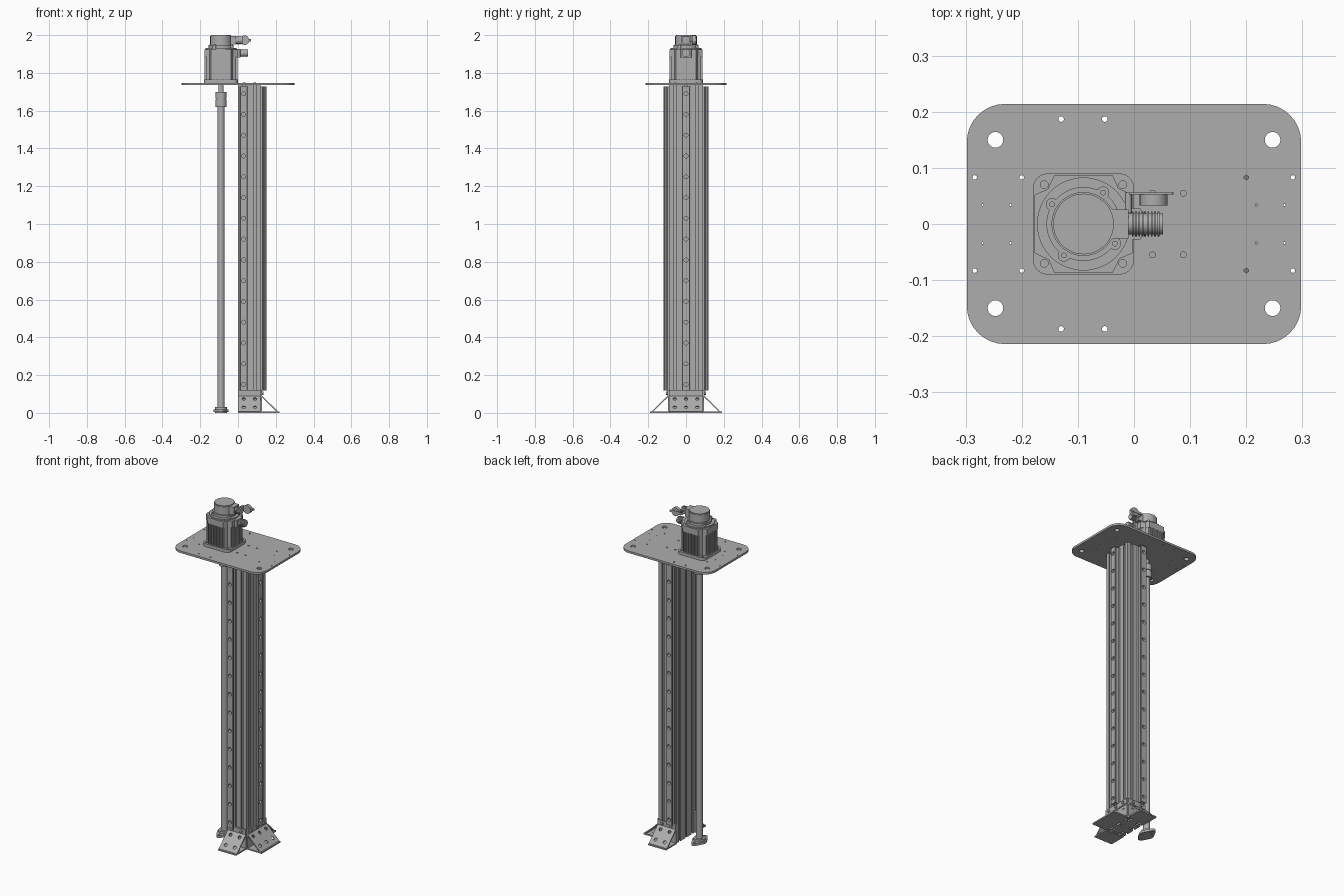
import bpy, bmesh
from math import sin, cos, pi, radians
from mathutils import Matrix, Vector

if "Cube" in bpy.data.objects:
    bpy.data.objects.remove(bpy.data.objects["Cube"])

grey = bpy.data.materials.new("machine grey")
grey.use_nodes = True
GREY = (0.42, 0.42, 0.42, 1)
grey.diffuse_color = GREY
grey.node_tree.nodes["Principled BSDF"].inputs["Base Color"].default_value = GREY


def finish(obj):
    obj.data.materials.clear()
    obj.data.materials.append(grey)
    bpy.ops.object.select_all(action='DESELECT')
    obj.select_set(True)
    bpy.context.view_layer.objects.active = obj
    bpy.ops.object.shade_smooth_by_angle(angle=radians(35))
    return obj


def circle(x, y, r, n=24):
    return [(x + r * cos(2 * pi * i / n), y + r * sin(2 * pi * i / n)) for i in range(n)]


def rounded(hx, hy, r, cx=0, cy=0, n=8):
    pts = []
    for k, (sx, sy) in enumerate([(1, 1), (-1, 1), (-1, -1), (1, -1)]):
        for i in range(n + 1):
            a = (k + i / n) * pi / 2
            pts.append((cx + sx * (hx - r) + r * cos(a), cy + sy * (hy - r) + r * sin(a)))
    return pts


def extrude(name, loops, z0, z1, matrix=Matrix()):
    """Extrude an outline, with any further loops as holes, from z0 to z1."""
    curve = bpy.data.curves.new(name, 'CURVE')
    curve.dimensions, curve.fill_mode = '2D', 'BOTH'
    curve.extrude = (z1 - z0) / 2
    for loop in loops:
        sp = curve.splines.new('POLY')
        sp.points.add(len(loop) - 1)
        sp.use_cyclic_u = True
        for p, (x, y) in zip(sp.points, loop):
            p.co = (x, y, 0, 1)
    tmp = bpy.data.objects.new(name + " outline", curve)
    bpy.context.collection.objects.link(tmp)
    dg = bpy.context.evaluated_depsgraph_get()
    mesh = bpy.data.meshes.new_from_object(tmp.evaluated_get(dg))
    bpy.data.objects.remove(tmp)
    bm = bmesh.new()
    bm.from_mesh(mesh)
    bmesh.ops.remove_doubles(bm, verts=bm.verts, dist=1e-5)
    bmesh.ops.recalc_face_normals(bm, faces=bm.faces)
    bm.transform(matrix @ Matrix.Translation((0, 0, (z0 + z1) / 2)))
    bm.to_mesh(mesh)
    bm.free()
    obj = bpy.data.objects.new(name, mesh)
    bpy.context.collection.objects.link(obj)
    return finish(obj)


def cylinders(name, items, matrix=Matrix(), n=24):
    """One object from a list of (start, end, radius) cylinders."""
    bm = bmesh.new()
    for a, b, r in items:
        a, b = Vector(a), Vector(b)
        d = b - a
        m = Matrix.Translation((a + b) / 2) @ d.to_track_quat('Z', 'Y').to_matrix().to_4x4()
        bmesh.ops.create_cone(bm, cap_ends=True, segments=n, radius1=r, radius2=r,
                              depth=d.length, matrix=matrix @ m)
    mesh = bpy.data.meshes.new(name)
    bm.to_mesh(mesh)
    bm.free()
    obj = bpy.data.objects.new(name, mesh)
    bpy.context.collection.objects.link(obj)
    return finish(obj)


def cut(obj, cutter):
    mod = obj.modifiers.new("holes", 'BOOLEAN')
    mod.operation, mod.solver, mod.object = 'DIFFERENCE', 'EXACT', cutter
    bpy.context.view_layer.objects.active = obj
    bpy.ops.object.modifier_apply(modifier=mod.name)
    bpy.data.objects.remove(cutter)
    finish(obj)


# Top plate with its mounting holes
holes = []
for sy in (1, -1):
    for x, y, r in [(.247, .15, .014), (-.247, .15, .014), (-.13, .187, .005), (-.052, .187, .005),
                    (-.284, .083, .004), (-.2, .083, .004), (.2, .083, .004), (.283, .083, .004),
                    (-.27, .034, .002), (-.22, .034, .002), (.218, .034, .002), (.268, .034, .002)]:
        holes.append(circle(x, sy * y, r))
extrude("top_plate", [rounded(.298, .214, .068)] + holes, 1.735, 1.747)
cylinders("column_bolts", [((x, y, 1.735), (x, y, 1.75), .006) for x in (.033, .088) for y in (-.055, .055)])

# Slotted column: each side carries T-slots on a 0.06 pitch
CX, HX, HY = .06, .06, .09
outline = []
for angle, half, reach in [(0, HY, HX), (90, HX, HY), (180, HY, HX), (270, HX, HY)]:
    a = radians(angle)
    side = [(reach, -half)]
    for k in range(round(half / .03)):
        c = -half + .03 + .06 * k
        slot = [(.007, 0), (.007, .006), (.014, .006), (.014, .011), (.007, .019)]
        side += [(reach - d, c - w) for w, d in slot] + [(reach - d, c + w) for w, d in reversed(slot)]
    outline += [(CX + x * cos(a) - y * sin(a), x * sin(a) + y * cos(a)) for x, y in side]
bores = [circle(x, y, .007, 16) for x in (.03, .09) for y in (-.06, 0, .06)]
extrude("column", [outline] + bores, .004, 1.735)

# Guide rails and sheet brackets on three faces; local x points away from the column
half_rail = [(0, .0225), (.009, .0225), (.014, .015), (.02, .015), (.024, .0205), (.028, .0205), (.03, .018)]
rail_loop = half_rail + [(x, -y) for x, y in reversed(half_rail)]
bracket_loops = [[(0, 0), (.1, 0), (.1, .008), (.092, .008), (.008, .09), (.008, .12), (0, .12)],
                 [(.006, .008), (.083, .008), (.006, .083)]]
upright = Matrix.Rotation(pi / 2, 4, 'X')
mounts = [("front", (.03, -.09), (.06, -.09), -90, .06), ("back", (.03, .09), (.06, .09), 90, .06),
          ("left", (.12, 0), (.12, 0), 0, .09)]
for label, rail_at, foot_at, angle, hw in mounts:
    spin = Matrix.Rotation(radians(angle), 4, 'Z')
    m = Matrix.Translation((*rail_at, 0)) @ spin
    rail = extrude(label + "_guide_rail", [rail_loop], .118, 1.727, m)
    levels = [.15 + .11 * i for i in range(15)]
    cut(rail, cylinders("cutter", [((.013, 0, z), (.04, 0, z), .0105) for z in levels], m))
    cylinders(label + "_rail_screws", [((.005, 0, z), (.017, 0, z), .007) for z in levels], m, 6)

    m = Matrix.Translation((*foot_at, 0)) @ spin
    bracket = extrude(label + "_foot_bracket", bracket_loops, -hw, hw, m @ upright)
    cols = [-hw + .03 + .06 * i for i in range(round(hw / .03))]
    drill = []
    for y in cols:
        for s in (.03, .075):
            p = Vector((.1 - s, y, s))
            n = Vector((.01, 0, .01))
            drill.append((p - n * 1.6, p + n * 1.6, .0095))
    cut(bracket, cylinders("cutter", drill, m))
    cylinders(label + "_bracket_bolts", [((.006, y, .104), (.015, y, .104), .009) for y in cols], m, 12)

# Drive screw, coupling and foot bearing
MX = -.09
cylinders("drive_screw", [((MX, 0, .01), (MX, 0, 1.62), .019)], n=32)
cylinders("coupling", [((MX, 0, 1.62), (MX, 0, 1.658), .03), ((MX, 0, 1.658), (MX, 0, 1.664), .027),
                       ((MX, 0, 1.664), (MX, 0, 1.7), .03)], n=32)
cylinders("motor_shaft", [((MX, 0, 1.69), (MX, 0, 1.74), .014)])
flange = []
for y0, r, a0, a1 in [(.05, .016, 30, 150), (0, .04, 150, 210), (-.05, .016, 210, 330), (0, .04, -30, 30)]:
    flange += [(MX + r * cos(radians(a0 + (a1 - a0) * i / 8)), y0 + r * sin(radians(a0 + (a1 - a0) * i / 8)))
               for i in range(9)]
extrude("bearing_flange", [flange, circle(MX, .05, .006), circle(MX, -.05, .006)], .004, .018)
cylinders("bearing_hub", [((MX, 0, 0), (MX, 0, .03), .032)], n=32)

# Motor: flange, cut-corner body with cooling fins, end cap and encoder cover
corners = [circle(MX + sx * .07, sy * .07, .007) for sx in (1, -1) for sy in (1, -1)]
extrude("motor_flange", [rounded(.09, .09, .026, MX)] + corners, 1.747, 1.765)
body = []
for k in range(4):
    a = k * pi / 2
    side = [(.08, -.054)]
    for c in [-.042 + .012 * i for i in range(8)]:
        side += [(.08, c - .003), (.087, c - .003), (.087, c + .003), (.08, c + .003)]
    side += [(.08, .054), (.062, .062)]
    body += [(MX + x * cos(a) - y * sin(a), x * sin(a) + y * cos(a)) for x, y in side]
extrude("motor_body", [body], 1.765, 1.89)
cap = []
for k in range(4):
    cap += [(MX + x * cos(k * pi / 2) - y * sin(k * pi / 2), x * sin(k * pi / 2) + y * cos(k * pi / 2))
            for x, y in [(.087, -.052), (.087, .052), (.062, .064)]]
extrude("motor_end_cap", [cap], 1.888, 1.925)
cylinders("motor_lid", [((MX, 0, 1.92), (MX, 0, 1.932), .083), ((MX, 0, 1.93), (MX, 0, 1.947), .066)], n=48)
ears = []
for k in range(4):
    a = radians(58 + 90 * k)
    x, y = MX + .066 * cos(a), .066 * sin(a)
    ears += [((x, y, 1.93), (x, y, 1.945), .011), ((x, y, 1.945), (x, y, 1.951), .005)]
cylinders("lid_ears", ears, n=16)
cylinders("encoder_cover", [((MX, 0, 1.945), (MX, 0, 1.995), .057), ((MX, 0, 1.99), (MX, 0, 2.0), .054)], n=48)

# Cable connectors with threaded collars, and the hanging dust cap
extrude("encoder_socket", [[(-.06, -.034), (-.035, -.026), (-.01, -.026), (-.01, .026), (-.035, .026), (-.06, .034)]],
        1.95, 1.996)
extrude("power_socket", [rounded(.018, .028, .004, -.005)], 1.882, 1.926)
for name, x0, x1, z in [("encoder_connector", -.012, .024, 1.973), ("power_connector", .01, .052, 1.905)]:
    core = [((x0, 0, z), (x1, 0, z), .019)]
    rings = [x0 + .008 + .006 * i for i in range(int((x1 - x0 - .008) / .006))]
    cylinders(name, core + [((x, 0, z), (x + .003, 0, z), .022) for x in rings])
cylinders("dust_cap", [((.035, .033, 1.973), (.035, .053, 1.973), .025)])
extrude("cap_strap", [rounded(.04, .007, .006, .03, 1.973)], -.056, -.053, upright)
cylinders("strap_hinge", [((-.01, .02, 1.973), (-.01, .056, 1.973), .006)], n=12)
